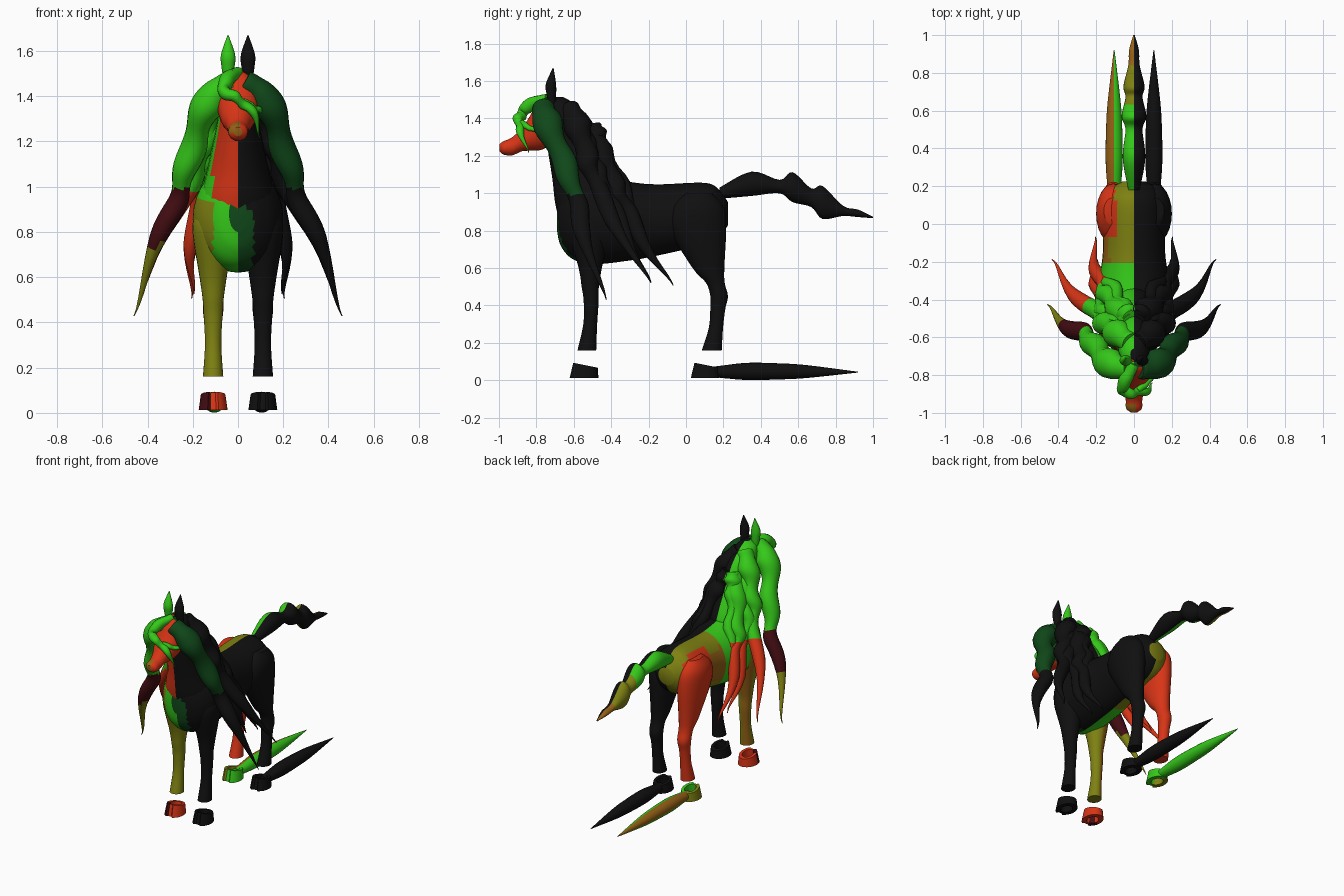
import bpy, bmesh, math
from mathutils import Vector

if "Cube" in bpy.data.objects:
    bpy.data.objects.remove(bpy.data.objects["Cube"])

COLOURS = {
    "black": (0.005, 0.005, 0.005), "green": (0.035, 0.58, 0.01),
    "dark_green": (0.005, 0.065, 0.01), "red": (0.68, 0.035, 0.008),
    "olive": (0.21, 0.22, 0.006), "brown": (0.3, 0.12, 0.008),
    "maroon": (0.055, 0.004, 0.006),
}
NAMES = list(COLOURS)
MATS = []
for key, c in COLOURS.items():
    m = bpy.data.materials.new(key)
    m.diffuse_color = (*c, 1)
    m.use_nodes = True
    m.node_tree.nodes["Principled BSDF"].inputs["Base Color"].default_value = m.diffuse_color
    MATS.append(m)


def finish(name, bm, rule):
    """Colour the faces by rule(centre, normal), smooth and link."""
    bmesh.ops.recalc_face_normals(bm, faces=bm.faces)
    bm.normal_update()
    for f in bm.faces:
        f.material_index = NAMES.index(rule(f.calc_center_median(), f.normal))
    me = bpy.data.meshes.new(name)
    bm.to_mesh(me)
    bm.free()
    for m in MATS:
        me.materials.append(m)
    ob = bpy.data.objects.new(name, me)
    bpy.context.collection.objects.link(ob)
    bpy.context.view_layer.objects.active = ob
    ob.select_set(True)
    bpy.ops.object.shade_smooth_by_angle(angle=math.radians(45))
    ob.select_set(False)


def spline(rows, steps):
    """Catmull-Rom through rows of numbers."""
    out = []
    for i in range(len(rows) - 1):
        a, b = rows[max(i - 1, 0)], rows[i]
        c, d = rows[i + 1], rows[min(i + 2, len(rows) - 1)]
        for s in range(steps):
            t = s / steps
            out.append([0.5 * (2 * q + (r - p) * t + (2 * p - 5 * q + 4 * r - u) * t * t
                               + (3 * q - p - 3 * r + u) * t ** 3)
                        for p, q, r, u in zip(a, b, c, d)])
    out.append(list(rows[-1]))
    return out


def skin(name, frames, rule, n):
    """Join elliptical rings given as (centre, half-axis, half-axis)."""
    bm = bmesh.new()
    rings = [[bm.verts.new(p + u * math.cos(2 * math.pi * k / n) + v * math.sin(2 * math.pi * k / n))
              for k in range(n)] for p, u, v in frames]
    for a, b in zip(rings, rings[1:]):
        for k in range(n):
            bm.faces.new((a[k], a[(k + 1) % n], b[(k + 1) % n], b[k]))
    bm.faces.new(rings[0])
    bm.faces.new(rings[-1])
    finish(name, bm, rule)


def loft(name, rows, axis, rule, x=0.0, n=24, steps=5):
    """rows of (y, z, half width, half depth); rings face the y or z axis."""
    across = Vector((0, 0, 1)) if axis == "y" else Vector((0, 1, 0))
    skin(name, [(Vector((x, y, z)), Vector((max(a, .002), 0, 0)), across * max(b, .002))
                for y, z, a, b in spline(rows, steps)], rule, n)


def lock(name, points, fat, rule, side=1, n=16, steps=10, wave=0.016):
    """Wavy tapering strand of hair along the points."""
    path = [Vector((x * side, y, z)) for x, y, z in spline(points, steps)]
    frames, last = [], len(path) - 1
    for i, p in enumerate(path):
        f = i / last
        t = path[min(i + 1, last)] - path[max(i - 1, 0)]
        u = t.cross(Vector((0, 1, 0))).normalized()
        v = t.cross(u).normalized()
        w = wave * f * math.sin(f * 24)
        r = fat * min(1, .6 + 2.4 * f) * (1 - .6 * f) * min(1, (1 - f) * 6)
        r = max(.002, r * (1 + 8 * wave * math.cos(f * 24)))
        frames.append((p + u * w * side + v * w, u * r, v * r * 1.1))
    skin(name, frames, rule, n)


def sided(left):
    """Black on the right, the given colour or rule on the left."""
    return lambda c, n: "black" if c.x > 0 else left(c, n) if callable(left) else left


# trunk
def trunk_rule(c, n):
    if c.x > 0:
        return "dark_green" if c.x < 0.07 and c.y < -0.5 and c.z < 0.9 else "black"
    if c.y > -0.2:
        if c.y > -0.05 and c.x < -0.1:
            return "red"
        return "olive" if c.x > -0.13 else "brown"
    return "olive" if c.y < -0.45 and c.x < -0.11 and c.z < 0.93 else "green"


loft("trunk", [(-.69, .88, .04, .08), (-.67, .87, .1, .15), (-.61, .86, .165, .21), (-.5, .86, .2, .24),
               (-.3, .85, .185, .21), (-.15, .857, .165, .19), (.1, .89, .16, .165),
               (.18, .89, .13, .125), (.225, .89, .06, .06)], "y", trunk_rule, n=32, steps=6)

# neck
loft("neck", [(-.5, .82, .17, .17), (-.52, .95, .165, .18), (-.53, 1.08, .135, .185),
              (-.605, 1.3, .09, .145), (-.64, 1.4, .085, .125), (-.68, 1.48, .065, .08),
              (-.69, 1.515, .02, .03)], "z",
     sided(lambda c, n: "red" if n.y < -0.3 and c.z > 0.88 and c.x > -0.11 else "green"))


# head
def head_rule(c, n):
    if c.y < -0.95 and c.x < 0.01 and c.z > 1.235:
        return "brown"
    if c.y > -0.755:
        return "dark_green" if c.x > 0 else "green"
    return "red"


loft("head", [(-.997, 1.243, .018, .02), (-.975, 1.242, .042, .036), (-.93, 1.25, .044, .048),
              (-.88, 1.285, .055, .062), (-.84, 1.315, .075, .088), (-.78, 1.365, .092, .135),
              (-.72, 1.385, .09, .125), (-.64, 1.41, .05, .08)], "y", head_rule)

# tail
loft("tail", [(.18, 1.0, .03, .03), (.35, 1.05, .06, .065), (.5, 1.035, .045, .036),
              (.57, 1.032, .066, .08), (.67, .975, .045, .05), (.73, .95, .056, .088),
              (.84, .905, .03, .027), (.92, .892, .026, .02), (1.0, .87, .004, .004)], "y",
     sided(lambda c, n: "green" if c.y < .64 else "olive" if c.y < .83 else "brown"))


# mane locks, mirrored
def front_lock_rule(c, n):
    if c.x > 0:
        return "dark_green" if c.z > 0.99 else "black"
    return "green" if c.z > 0.99 else "maroon" if c.z > 0.74 else "olive"


red_tip = sided(lambda c, n: "green" if c.z > 0.97 else "red")
for side, word in ((1, "right"), (-1, "left")):
    lock(f"front_lock_{word}", [(.025, -.76, 1.46), (.11, -.75, 1.4), (.18, -.69, 1.25), (.235, -.61, 1.05),
                                (.31, -.56, .85), (.475, -.44, .43)], .078, front_lock_rule, side)
    lock(f"middle_lock_{word}", [(.02, -.63, 1.46), (.09, -.58, 1.36), (.15, -.53, 1.2),
                                 (.22, -.46, 1.0), (.45, -.2, .52)], .072, red_tip, side)
    lock(f"inner_lock_{word}", [(.04, -.6, 1.4), (.12, -.51, 1.2), (.18, -.42, 1.0),
                                (.21, -.2, .52)], .058, red_tip, side)
    lock(f"rear_lock_{word}", [(.02, -.52, 1.35), (.08, -.46, 1.22), (.14, -.38, 1.04),
                               (.18, -.3, .88), (.22, -.08, .5)], .065, red_tip, side)
    lock(f"short_lock_{word}", [(.02, -.5, 1.36), (.06, -.44, 1.22), (.16, -.25, .88)], .06, red_tip, side)

# forelock
green = lambda c, n: "green"
lock("forelock", [(0, -.74, 1.505), (-.04, -.82, 1.48), (-.065, -.875, 1.43), (-.01, -.895, 1.39),
                  (.05, -.885, 1.345), (.105, -.85, 1.22)], .038, green, n=12, wave=.01)
lock("forelock_strand", [(.02, -.88, 1.38), (.08, -.83, 1.345), (.125, -.73, 1.33)], .019, green,
     n=10, wave=.005)


# hooves: hollow rings with a sloping top and a groove at the toe
def hoof(name, x, y, rule, n=32):
    bm = bmesh.new()
    loops = [[], [], [], []]
    for k in range(n):
        s, c = math.sin(2 * math.pi * k / n), -math.cos(2 * math.pi * k / n)
        for loop, r, top in zip(loops, (1, 0.85, 0.55, 0.55), (0, 1, 1, 0)):
            groove = 0.8 if r > 0.6 and k in (0, 1, n - 1) else 1
            py = y + 0.08 * c * r * groove + 0.008 * top
            z = 0.09 - 0.2 * (py - y + 0.04) if top else 0.012
            loop.append(bm.verts.new((x + 0.064 * s * r, py, z)))
    for p, q in zip(loops, loops[1:] + loops[:1]):
        for k in range(n):
            bm.faces.new((p[k], p[(k + 1) % n], q[(k + 1) % n], q[k]))
    finish(name, bm, rule)


# legs, ears, hooves and the long spikes behind the hind hooves, mirrored
for side, word in ((1, "right"), (-1, "left")):
    loft(f"front_leg_{word}", [(-.5, .92, .06, .07), (-.52, .82, .092, .11), (-.512, .6, .06, .062),
                               (-.512, .5, .046, .046), (-.507, .42, .041, .04), (-.512, .3, .036, .037),
                               (-.53, .16, .045, .05)], "z",
         sided(lambda c, n: "brown" if n.y > 0.3 and n.x < 0 else "olive"), side * .11)
    loft(f"hind_leg_{word}", [(.07, 1.0, .05, .07), (.06, .93, .085, .14), (.06, .82, .088, .155),
                              (.12, .6, .06, .085), (.157, .52, .047, .05), (.177, .45, .045, .047),
                              (.17, .38, .037, .04), (.16, .28, .036, .038), (.138, .16, .045, .053)], "z",
         sided("red"), side * .11)
    loft(f"ear_{word}", [(-.715, 1.47, .02, .018), (-.72, 1.53, .029, .026), (-.722, 1.585, .031, .027),
                         (-.71, 1.67, .002, .002)], "z", sided("green"), side * .044, 16)
    hoof(f"front_hoof_{word}", side * .11, -.548,
         sided(lambda c, n: "maroon" if c.x < -.12 and c.y < -.56 else "red"))
    hoof(f"hind_hoof_{word}", side * .11, .1, sided(lambda c, n: "olive" if c.x < -.12 else "green"))
    loft(f"hoof_spike_{word}", [(.13, .045, .03, .025), (.2, .045, .036, .034), (.33, .047, .045, .046),
                                (.5, .047, .043, .043), (.65, .046, .034, .034),
                                (.92, .043, .002, .002)], "y",
         sided(lambda c, n: "brown" if c.x < -.105 and n.z > -.3 else "green"), side * .105, 20)
